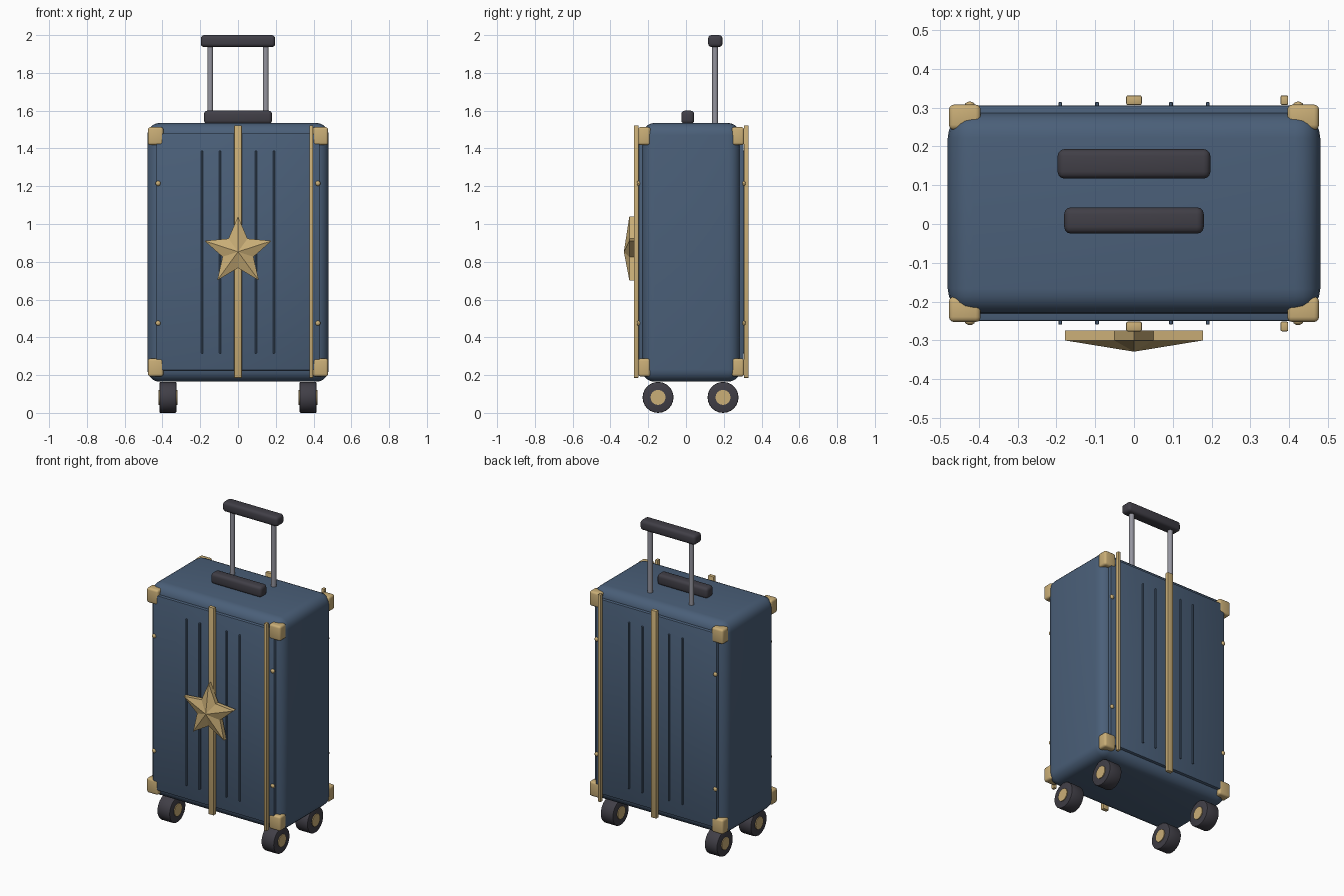
import bpy, bmesh, math
from mathutils import Matrix

if "Cube" in bpy.data.objects:
    bpy.data.objects.remove(bpy.data.objects["Cube"])

CY = 0.0275  # depth centre of the case


def mat(name, rgb):
    m = bpy.data.materials.new(name)
    m.diffuse_color = (*rgb, 1)
    m.use_nodes = True
    m.node_tree.nodes["Principled BSDF"].inputs["Base Color"].default_value = m.diffuse_color
    return m


BLUE = mat("navy_blue", (0.069, 0.115, 0.190))
GOLD = mat("brass_gold", (0.590, 0.425, 0.185))
DARK = mat("dark_rubber", (0.052, 0.049, 0.062))
GREY = mat("metal_grey", (0.300, 0.300, 0.345))


def finish(name, bm, material, smooth=True):
    bmesh.ops.recalc_face_normals(bm, faces=bm.faces)
    me = bpy.data.meshes.new(name)
    bm.to_mesh(me)
    bm.free()
    me.materials.append(material)
    ob = bpy.data.objects.new(name, me)
    bpy.context.collection.objects.link(ob)
    if smooth:
        bpy.ops.object.select_all(action='DESELECT')
        ob.select_set(True)
        bpy.context.view_layer.objects.active = ob
        bpy.ops.object.shade_smooth_by_angle(angle=math.radians(35))
    return ob


def box(name, x, y, z, material, bevel=0.0, seg=3):
    """Box from (min, max) ranges with rounded edges."""
    bm = bmesh.new()
    bmesh.ops.create_cube(bm, size=1)
    for v in bm.verts:
        v.co = [sum(r) / 2 + c * (r[1] - r[0]) for r, c in zip((x, y, z), v.co)]
    if bevel:
        bmesh.ops.bevel(bm, geom=bm.edges[:], offset=bevel, segments=seg,
                        profile=0.5, affect='EDGES')
    return finish(name, bm, material)


def cyl(name, centre, r, depth, axis, material, sides=24, bevel=0.0):
    bm = bmesh.new()
    rot = Matrix.Rotation(math.pi / 2, 4, 'Y') if axis == 'x' else Matrix()
    bmesh.ops.create_cone(bm, cap_ends=True, segments=sides, radius1=r, radius2=r,
                          depth=depth, matrix=Matrix.Translation(centre) @ rot)
    if bevel:
        rims = [e for e in bm.edges if any(len(f.verts) > 4 for f in e.link_faces)]
        bmesh.ops.bevel(bm, geom=rims, offset=bevel, segments=2, profile=0.5, affect='EDGES')
    return finish(name, bm, material)


def yr(side, near, far):
    """Depth range at given distances from the case centre, front (-1) or back (1)."""
    return tuple(sorted((CY + side * near, CY + side * far)))


# Case shell
box("case_body", (-0.48, 0.48), (-0.232, 0.287), (0.165, 1.535), BLUE, 0.065, 5)

for s, label in ((-1, "front"), (1, "back")):
    # Raised panel and its thin ribs
    box(label + "_panel", (-0.432, 0.432), yr(s, 0.2, 0.278), (0.225, 1.48), BLUE, 0.006, 2)
    for x in (-0.19, -0.095, 0.095, 0.19):
        box(label + "_rib", (x - 0.005, x + 0.005), yr(s, 0.27, 0.287), (0.315, 1.388), BLUE, 0.002, 1)
    # Straps: wide one in the middle, narrow one at the side
    for x, w in ((0, 0.02), (0.3875, 0.01)):
        box(label + "_strap", (x - w, x + w), yr(s, 0.279, 0.304), (0.185, 1.522), GOLD, 0.004, 2)
    for sx in (-1, 1):
        # Corner guards
        for z in ((0.193, 0.288), (1.418, 1.513)):
            box(label + "_corner_guard", tuple(sorted((sx * 0.395, sx * 0.477))),
                yr(s, 0.215, 0.28), z, GOLD, 0.013, 3)
        # Rivets
        for z in (0.475, 1.215):
            bm = bmesh.new()
            bmesh.ops.create_uvsphere(
                bm, u_segments=12, v_segments=8, radius=0.0135,
                matrix=Matrix.Translation((sx * 0.423, CY + s * 0.278, z))
                @ Matrix.Diagonal((1, 0.75, 1, 1)))
            finish(label + "_rivet", bm, GOLD)
        # Wheels with hubs
        wc = (sx * 0.371, 0.024 + s * 0.172, 0.082)
        cyl(label + "_wheel", wc, 0.082, 0.09, 'x', DARK, 24, 0.006)
        cyl(label + "_wheel_hub", wc, 0.04, 0.1, 'x', GOLD, 16)

# Star ornament: straight rim with a faceted peak
bm = bmesh.new()
back, rim = [], []
for i in range(10):
    r = 0.187 if i % 2 == 0 else 0.086
    a = math.pi / 2 + i * math.pi / 5
    x, z = r * math.cos(a), 0.853 + r * math.sin(a)
    back.append(bm.verts.new((x, -0.274, z)))
    rim.append(bm.verts.new((x, -0.3, z)))
peak = bm.verts.new((0, -0.329, 0.853))
bm.faces.new(back)
for i in range(10):
    j = (i + 1) % 10
    bm.faces.new((back[i], back[j], rim[j], rim[i]))
    bm.faces.new((rim[i], rim[j], peak))
finish("star_ornament", bm, GOLD, smooth=False)

# Carry handle on the lid
box("carry_handle", (-0.18, 0.18), (-0.025, 0.043), (1.53, 1.6), DARK, 0.018, 3)

# Telescopic handle
box("pull_handle_grip", (-0.197, 0.197), (0.117, 0.193), (1.937, 2.0), DARK, 0.018, 3)
for sx in (-1, 1):
    cyl("pull_handle_rod", (sx * 0.147, 0.154, 1.735), 0.0155, 0.43, 'z', GREY, 16)
